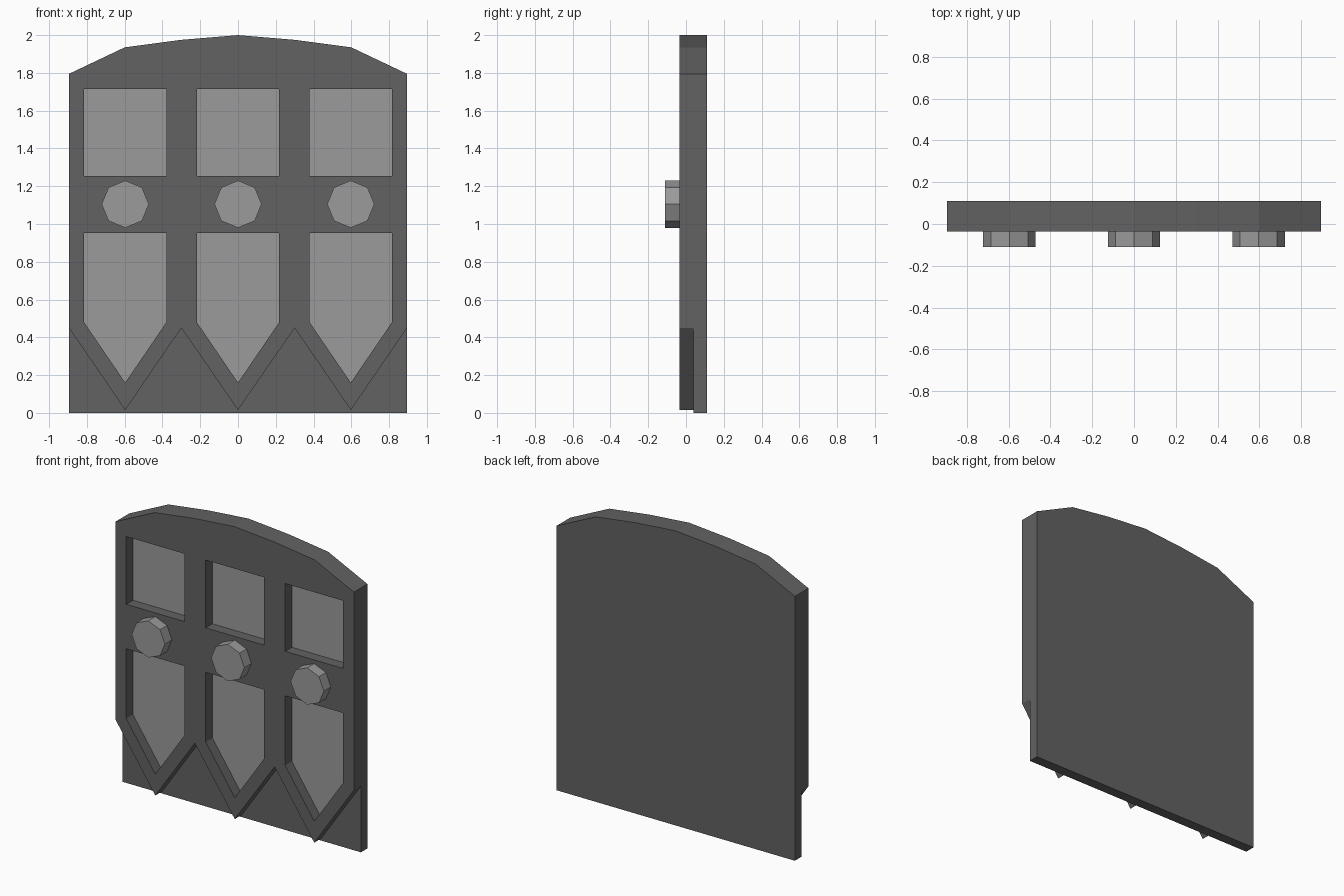
import bpy, bmesh, math
from mathutils import Vector

if "Cube" in bpy.data.objects:
    bpy.data.objects.remove(bpy.data.objects["Cube"])


def make_material(name, rgb):
    m = bpy.data.materials.new(name)
    m.diffuse_color = (*rgb, 1.0)
    m.use_nodes = True
    m.node_tree.nodes["Principled BSDF"].inputs["Base Color"].default_value = m.diffuse_color
    return m


DARK = make_material("dark grey", (0.122, 0.122, 0.122))
LIGHT = make_material("light grey", (0.325, 0.325, 0.325))


def plate(name, loops, y_front, y_back, mat):
    """Extrude an outline (first loop) with optional holes along y."""
    bm = bmesh.new()
    edges = []
    for loop in loops:
        vs = [bm.verts.new((x, y_front, z)) for x, z in loop]
        edges += [bm.edges.new((vs[i], vs[(i + 1) % len(vs)])) for i in range(len(vs))]
    if len(loops) == 1:
        bm.faces.new(bm.verts[:])
    else:
        bmesh.ops.triangle_fill(bm, use_beauty=True, use_dissolve=False, edges=edges)
    ext = bmesh.ops.extrude_face_region(bm, geom=bm.faces[:], use_keep_orig=True)
    moved = [g for g in ext["geom"] if isinstance(g, bmesh.types.BMVert)]
    bmesh.ops.translate(bm, verts=moved, vec=Vector((0, y_back - y_front, 0)))
    bmesh.ops.recalc_face_normals(bm, faces=bm.faces[:])
    me = bpy.data.meshes.new(name)
    bm.to_mesh(me)
    bm.free()
    me.materials.append(mat)
    ob = bpy.data.objects.new(name, me)
    bpy.context.collection.objects.link(ob)
    return ob


W = 0.895
FRONT, MID, BACK = -0.035, 0.04, 0.11
COLUMNS = (-0.597, 0.0, 0.597)

# Arched top shared by both layers, listed right to left
arch = [(W, 1.795), (0.6, 1.935), (0.3, 1.975), (0, 2.0),
        (-0.3, 1.975), (-0.6, 1.935), (-W, 1.795)]

# Backing slab, reaching the ground
plate("backing_slab", [[(-W, 0), (W, 0)] + arch], MID, BACK, DARK)

# Window outlines: square above, pointed below
hw = 0.218
squares = [[(c - hw, 1.255), (c + hw, 1.255), (c + hw, 1.715), (c - hw, 1.715)]
           for c in COLUMNS]
points = [[(c, 0.16), (c + hw, 0.48), (c + hw, 0.953), (c - hw, 0.953), (c - hw, 0.48)]
          for c in COLUMNS]

# Front layer with toothed lower edge and window openings
teeth = [(-W, 0.45), (COLUMNS[0], 0.015), (-0.3, 0.45), (0, 0.015),
         (0.3, 0.45), (COLUMNS[2], 0.015), (W, 0.45)]
plate("front_frame", [teeth + arch] + squares + points, FRONT, MID, DARK)

# Light panels at the bottom of each opening
for kind, outlines in (("square_panel", squares), ("pointed_panel", points)):
    for i, outline in enumerate(outlines):
        plate(f"{kind}_{i + 1}", [outline], MID - 0.003, MID, LIGHT)

# Octagonal studs
for i, c in enumerate(COLUMNS):
    ring = [(c + 0.125 * math.cos(k * math.pi / 4), 1.105 + 0.125 * math.sin(k * math.pi / 4))
            for k in range(8)]
    plate(f"stud_{i + 1}", [ring], -0.11, FRONT, LIGHT)
